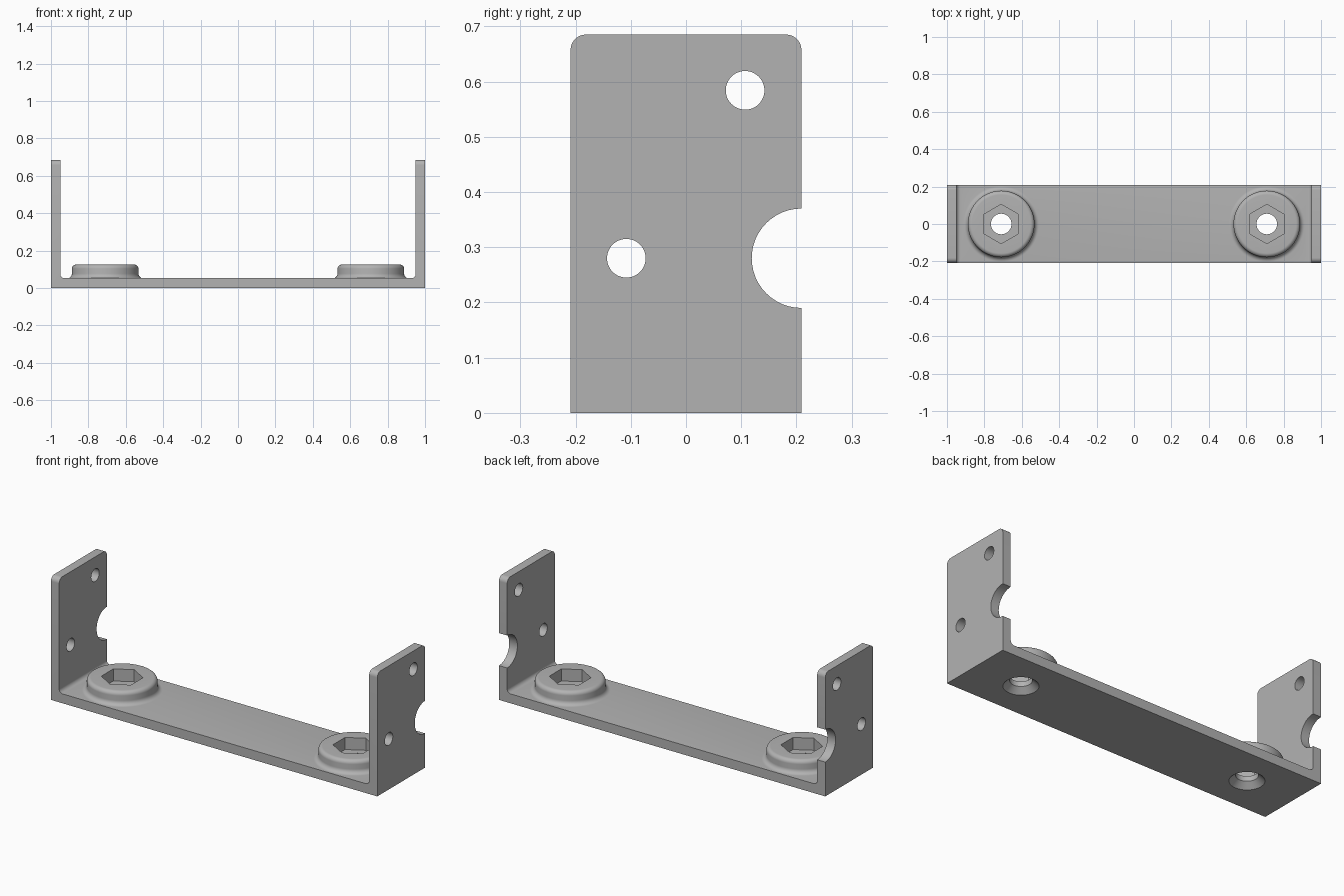
import bpy, bmesh
from math import pi, sin, cos, radians
from mathutils import Matrix

if "Cube" in bpy.data.objects:
    bpy.data.objects.remove(bpy.data.objects["Cube"], do_unlink=True)

DEPTH = 0.209      # half depth
HEIGHT = 0.685
PLATE = 0.052      # base thickness
WALL = 0.95        # inner wall face
FILLET = 0.022
BOSS_X = 0.71

grey = bpy.data.materials.new("grey metal")
grey.use_nodes = True
colour = (0.45, 0.45, 0.45, 1)
grey.diffuse_color = colour
grey.node_tree.nodes["Principled BSDF"].inputs["Base Color"].default_value = colour


def arc(cx, cz, r, a0, a1, n=8):
    angles = [radians(a0 + (a1 - a0) * i / n) for i in range(n + 1)]
    return [(cx + r * cos(a), cz + r * sin(a)) for a in angles]


def finish(bm, name):
    bmesh.ops.recalc_face_normals(bm, faces=bm.faces)
    mesh = bpy.data.meshes.new(name)
    bm.to_mesh(mesh)
    bm.free()
    mesh.materials.append(grey)
    ob = bpy.data.objects.new(name, mesh)
    bpy.context.collection.objects.link(ob)
    return ob


def lathe(name, profile, x, sides=64):
    """Closed solid turned about a vertical axis at x; profile is (radius, z)."""
    bm = bmesh.new()
    rings = [[bm.verts.new((x + r * cos(2 * pi * i / sides), r * sin(2 * pi * i / sides), z))
              for i in range(sides)] for r, z in profile]
    for a, b in zip(rings, rings[1:]):
        for i in range(sides):
            j = (i + 1) % sides
            bm.faces.new((a[i], a[j], b[j], b[i]))
    bm.faces.new(rings[0])
    bm.faces.new(rings[-1])
    return finish(bm, name)


def cross_cutter(name, y, z, r):
    """Long cylinder along x that drills both walls."""
    bm = bmesh.new()
    bmesh.ops.create_cone(bm, cap_ends=True, segments=48, radius1=r, radius2=r, depth=3,
                          matrix=Matrix.Translation((0, y, z)) @ Matrix.Rotation(pi / 2, 4, "Y"))
    return finish(bm, name)


def combine(target, tool, operation):
    mod = target.modifiers.new("cut", "BOOLEAN")
    mod.operation, mod.solver, mod.object = operation, "EXACT", tool
    bpy.context.view_layer.objects.active = target
    bpy.ops.object.modifier_apply(modifier=mod.name)
    bpy.data.objects.remove(tool, do_unlink=True)


# U-shaped bracket: filleted profile extruded along y
right_half = [(1, 0), (1, HEIGHT), (WALL, HEIGHT)]
right_half += arc(WALL - FILLET, PLATE + FILLET, FILLET, 0, -90)
outline = right_half + [(-x, z) for x, z in reversed(right_half)]
bm = bmesh.new()
face = bm.faces.new([bm.verts.new((x, -DEPTH, z)) for x, z in outline])
ext = bmesh.ops.extrude_face_region(bm, geom=[face])
bmesh.ops.translate(bm, vec=(0, 2 * DEPTH, 0),
                    verts=[v for v in ext["geom"] if isinstance(v, bmesh.types.BMVert)])
# Rounded top corners of both walls
corners = [e for e in bm.edges
           if all(v.co.z > HEIGHT - 0.001 for v in e.verts)
           and abs(e.verts[0].co.y - e.verts[1].co.y) < 0.001]
bmesh.ops.bevel(bm, geom=corners, offset=0.028, segments=8, profile=0.5, affect="EDGES")
bracket = finish(bm, "mounting_bracket")

# Round bosses with a flared foot and rounded rim, hex pocket, bolt hole and countersink
boss_profile = [(0.203, 0.03)] + arc(0.203, PLATE + 0.025, 0.025, 270, 180)
boss_profile += arc(0.156, 0.103, 0.022, 0, 90)
hole_profile = [(0.087, -0.02), (0.087, 0), (0.055, 0.03), (0.055, 0.2)]
for x in (-BOSS_X, BOSS_X):
    combine(bracket, lathe("boss", boss_profile, x), "UNION")
    bm = bmesh.new()
    bmesh.ops.create_cone(bm, cap_ends=True, segments=6, radius1=0.105, radius2=0.105, depth=0.2,
                          matrix=Matrix.Translation((x, 0, 0.158)))
    combine(bracket, finish(bm, "hex_pocket"), "DIFFERENCE")
    combine(bracket, lathe("bolt_hole", hole_profile, x), "DIFFERENCE")

# Screw holes and rear half-round notch through both walls
for y, z, r in ((0.107, 0.584, 0.035), (-0.108, 0.28, 0.035), (DEPTH, 0.28, 0.09)):
    combine(bracket, cross_cutter("wall_hole", y, z, r), "DIFFERENCE")

bpy.ops.object.select_all(action="DESELECT")
bracket.select_set(True)
bpy.context.view_layer.objects.active = bracket
bpy.ops.object.shade_smooth_by_angle(angle=radians(30))
